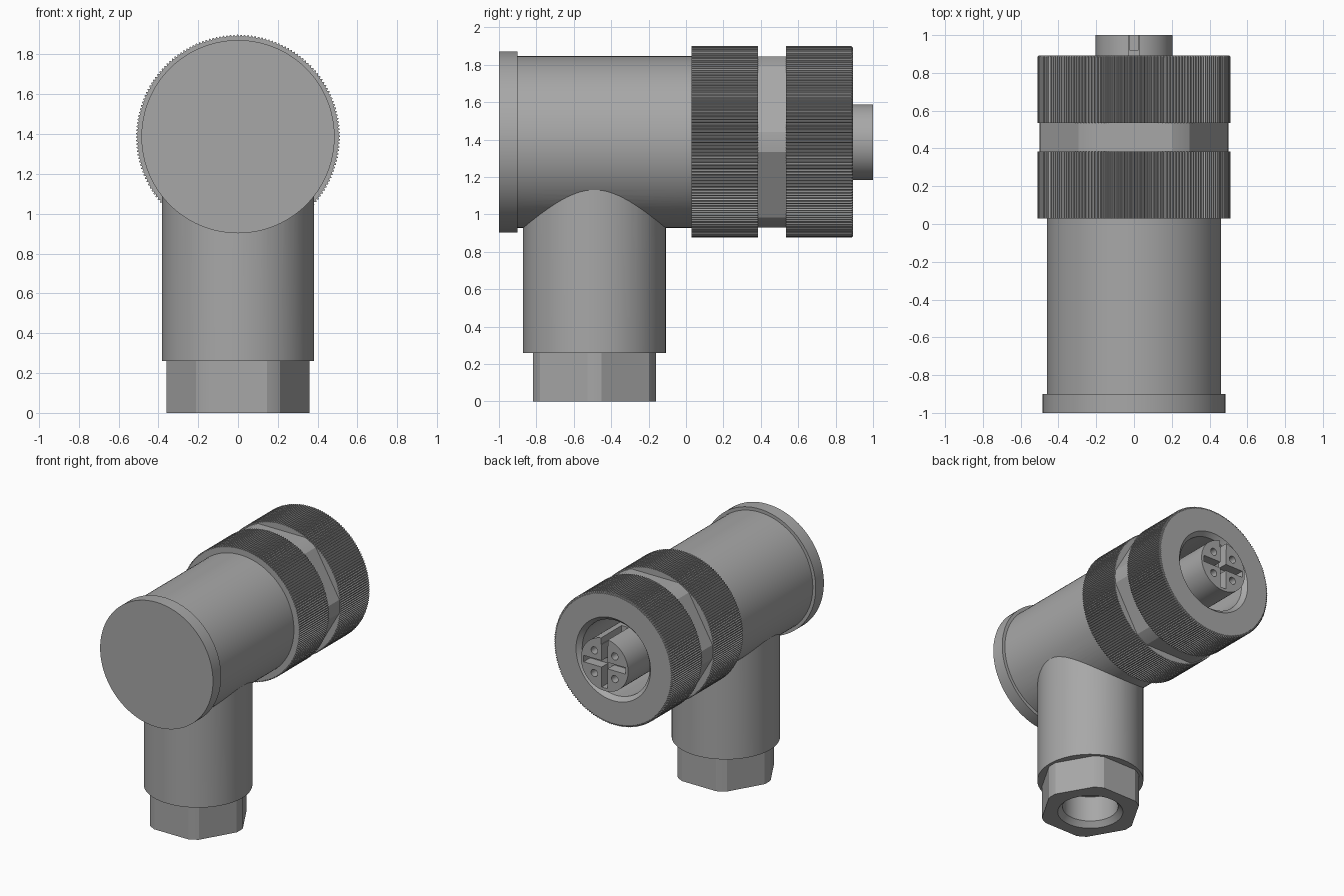
import bpy, bmesh, math

if "Cube" in bpy.data.objects:
    bpy.data.objects.remove(bpy.data.objects["Cube"])

CZ = 1.387   # height of the horizontal barrel axis
LY = -0.49   # y of the vertical cable leg axis

grey = bpy.data.materials.new("dark_grey")
grey.diffuse_color = (0.39, 0.39, 0.39, 1)
grey.use_nodes = True
grey.node_tree.nodes["Principled BSDF"].inputs["Base Color"].default_value = grey.diffuse_color


def hexagon(r):
    """Hexagon with corners rounded off to radius r."""
    flat = r * math.cos(math.radians(24))
    def f(i, n):
        d = (i * 360 / n) % 60 - 30
        return min(r, flat / math.cos(math.radians(d)))
    return f


def knurl(r):
    return lambda i, n: r if i % 4 < 2 else r - 0.008


def loft(name, sections, n=96, axis='Y', centre=(0, CZ), closed=False):
    """Skin rings of (position, radius) along an axis; closed makes a sleeve."""
    bm = bmesh.new()
    rings = []
    for pos, rad in sections:
        ring = []
        for i in range(n):
            a = 2 * math.pi * i / n
            r = rad(i, n) if callable(rad) else rad
            u, v = centre[0] + r * math.cos(a), centre[1] + r * math.sin(a)
            ring.append(bm.verts.new((u, pos, v) if axis == 'Y' else (u, v, pos)))
        rings.append(ring)
    pairs = list(zip(rings, rings[1:]))
    if closed:
        pairs.append((rings[-1], rings[0]))
    else:
        bm.faces.new(rings[0])
        bm.faces.new(rings[-1])
    for a, b in pairs:
        for i in range(n):
            j = (i + 1) % n
            bm.faces.new((a[i], a[j], b[j], b[i]))
    bmesh.ops.recalc_face_normals(bm, faces=bm.faces)
    me = bpy.data.meshes.new(name)
    bm.to_mesh(me)
    bm.free()
    me.materials.append(grey)
    ob = bpy.data.objects.new(name, me)
    bpy.context.collection.objects.link(ob)
    return ob


def box(lo, hi):
    bpy.ops.mesh.primitive_cube_add(size=1, location=[(a + b) / 2 for a, b in zip(lo, hi)])
    ob = bpy.context.object
    ob.scale = [b - a for a, b in zip(lo, hi)]
    ob.data.materials.append(grey)
    bpy.context.view_layer.update()
    return ob


def boolean(ob, other, op):
    m = ob.modifiers.new("bool", 'BOOLEAN')
    m.operation, m.object, m.solver = op, other, 'EXACT'
    bpy.context.view_layer.objects.active = ob
    bpy.ops.object.modifier_apply(modifier=m.name)
    bpy.data.objects.remove(other)


# barrel with end cap, merged with the vertical leg
barrel = loft("elbow_housing", [(-1, 0.485), (-0.9, 0.485), (-0.9, 0.46), (0.1, 0.46)])
leg = loft("leg", [(0.26, 0.382), (1.3, 0.382)], axis='Z', centre=(0, LY))
boolean(barrel, leg, 'UNION')

# cable gland nut with chamfered blind hole
nut_hex = hexagon(0.36)
gland = loft("gland_nut", [(0.26, nut_hex), (0, nut_hex), (0, 0.235), (0.04, 0.2), (0.24, 0.2)],
             n=120, axis='Z', centre=(0, LY))

# coupling: two knurled rings and the hexagonal collar between them
teeth = 4 * 180
rear = loft("rear_knurled_ring", [(0.03, 0.44), (0.03, knurl(0.512)), (0.385, knurl(0.512)),
                                  (0.385, 0.32)], n=teeth, closed=True)
collar_hex = hexagon(0.5)
collar = loft("hex_collar", [(0.385, collar_hex), (0.535, collar_hex), (0.535, 0.29), (0.4, 0.29)], n=120)
front = loft("front_knurled_ring", [(0.535, 0.29), (0.535, knurl(0.512)), (0.885, knurl(0.512)),
                                    (0.893, knurl(0.504)), (0.893, 0.32), (0.86, 0.29)],
             n=teeth, closed=True)

# socket insert: key notch, cross groove and four contact holes
insert = loft("socket_insert", [(0.39, 0.203), (1, 0.203)], n=64)
boolean(insert, box((-0.03, 0.75, CZ + 0.15), (0.03, 1.1, CZ + 0.3)), 'DIFFERENCE')
boolean(insert, box((-0.025, 0.92, CZ - 0.18), (0.025, 1.1, CZ + 0.16)), 'DIFFERENCE')
boolean(insert, box((-0.18, 0.92, CZ - 0.025), (0.18, 1.1, CZ + 0.025)), 'DIFFERENCE')
for sx in (-1, 1):
    for sz in (-1, 1):
        hole = loft("hole", [(0.85, 0.028), (1.1, 0.028)], n=20,
                    centre=(sx * 0.088, CZ + sz * 0.088))
        boolean(insert, hole, 'DIFFERENCE')

# smooth round walls, keep sharp edges
bpy.ops.object.select_all(action='DESELECT')
for ob in (barrel, gland, rear, collar, front, insert):
    ob.select_set(True)
bpy.context.view_layer.objects.active = barrel
bpy.ops.object.shade_smooth_by_angle(angle=math.radians(20))
